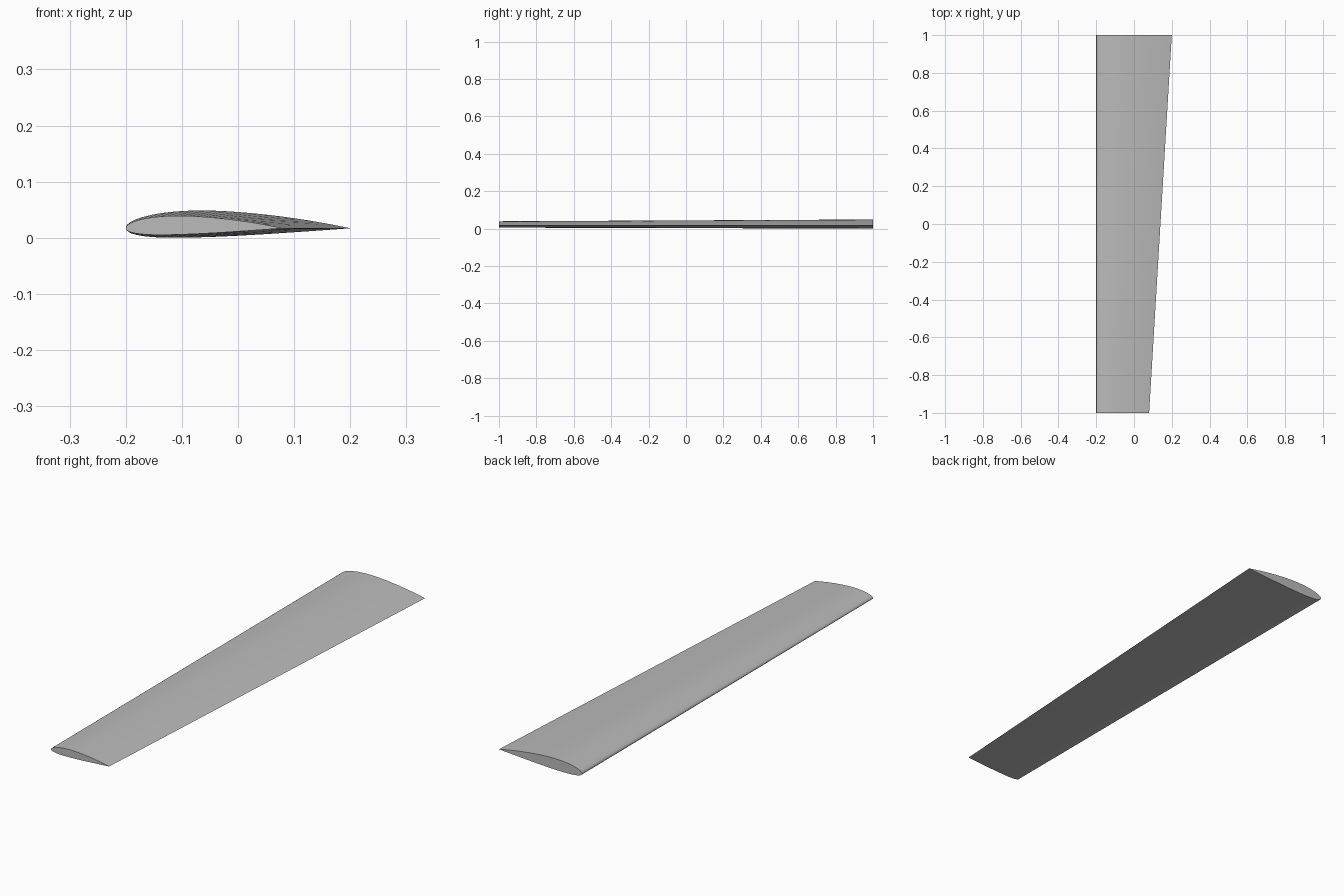
import bpy
import bmesh
import math

cube = bpy.data.objects.get("Cube")
if cube:
    bpy.data.objects.remove(cube, do_unlink=True)

THICKNESS, CAMBER, CAMBER_POS = 0.12, 0.02, 0.4
STEPS = 32          # chordwise divisions per surface
LEADING_X = -0.2


def surface_point(t, side):
    """Point of a cambered airfoil with unit chord; side is +1 top, -1 bottom."""
    half = 5 * THICKNESS * (0.2969 * math.sqrt(t) - 0.126 * t - 0.3516 * t**2
                            + 0.2843 * t**3 - 0.1036 * t**4)
    span = CAMBER_POS if t < CAMBER_POS else 1 - CAMBER_POS
    mean = CAMBER * (1 - ((t - CAMBER_POS) / span) ** 2)
    slope = math.atan(-2 * CAMBER * (t - CAMBER_POS) / span**2)
    return t - side * half * math.sin(slope), mean + side * half * math.cos(slope)


# Closed section: trailing edge, over the top, round the nose, back underneath
stations = [(1 - math.cos(math.pi * i / STEPS)) / 2 for i in range(STEPS + 1)]
section = [surface_point(t, 1) for t in reversed(stations)]
section += [surface_point(t, -1) for t in stations[1:-1]]
lowest = min(z for x, z in section)

# Tapered wing panel: narrow tip in front, wide root at the back
bm = bmesh.new()
rings = []
for y, chord in ((-1, 0.28), (1, 0.4)):
    rings.append([bm.verts.new((LEADING_X + chord * x, y, chord * z - 0.4 * lowest))
                  for x, z in section])
tip, root = rings
for i in range(len(section)):
    j = (i + 1) % len(section)
    bm.faces.new((tip[i], tip[j], root[j], root[i]))
bm.faces.new(tip)
bm.faces.new(root)
bmesh.ops.recalc_face_normals(bm, faces=bm.faces)

mesh = bpy.data.meshes.new("wing_panel")
bm.to_mesh(mesh)
bm.free()
wing = bpy.data.objects.new("wing_panel", mesh)
bpy.context.collection.objects.link(wing)

# Plain grey skin
grey = bpy.data.materials.new("plain_grey")
grey.use_nodes = True
grey.diffuse_color = (0.5, 0.5, 0.5, 1)
grey.node_tree.nodes["Principled BSDF"].inputs["Base Color"].default_value = (0.5, 0.5, 0.5, 1)
mesh.materials.append(grey)

# Smooth skin with crisp trailing edge and end caps
bpy.ops.object.select_all(action="DESELECT")
wing.select_set(True)
bpy.context.view_layer.objects.active = wing
bpy.ops.object.shade_smooth_by_angle(angle=math.radians(40))
